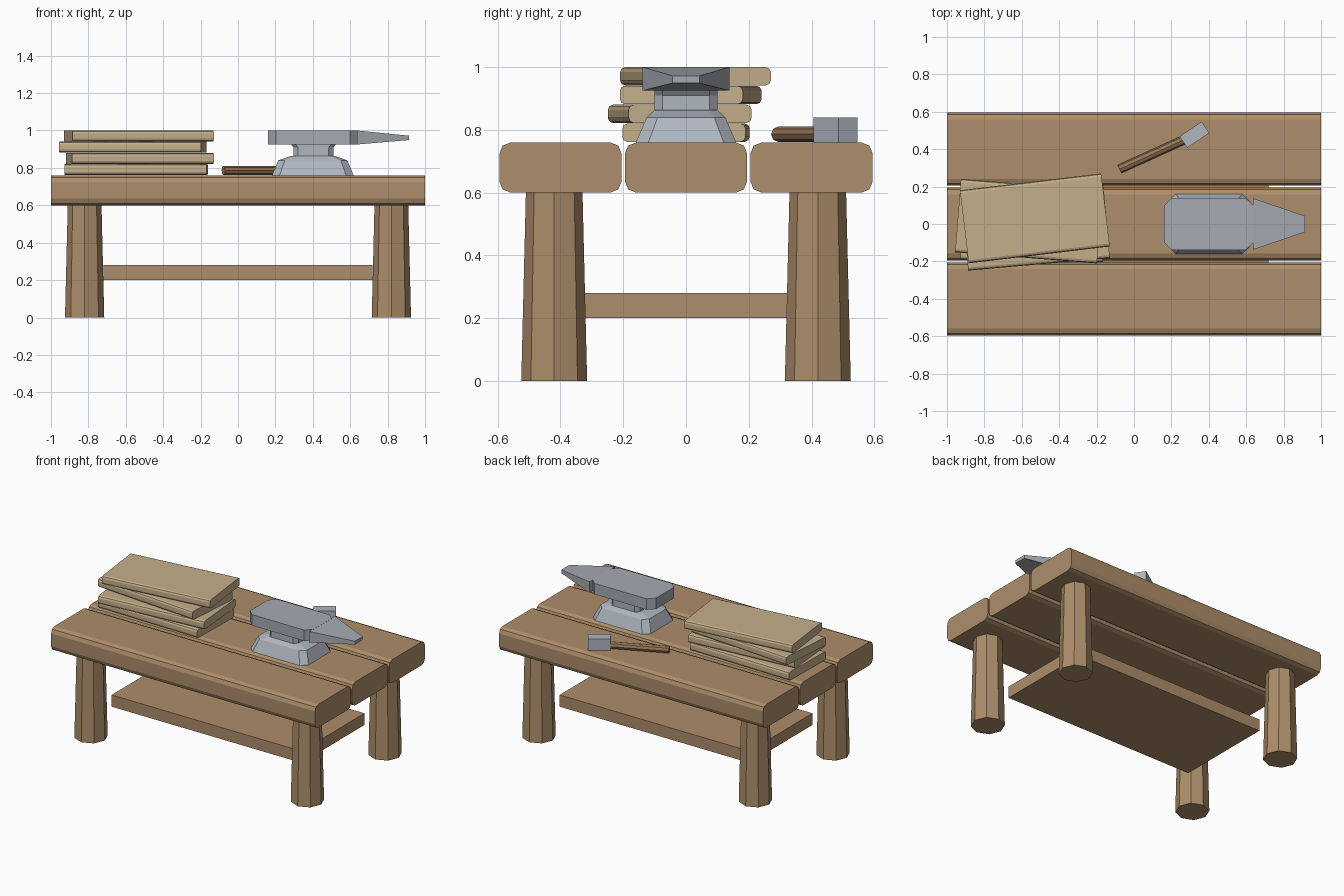
import bpy, bmesh
from math import radians, cos, sin, pi
from mathutils import Matrix, Vector

cube = bpy.data.objects.get("Cube")
if cube:
    bpy.data.objects.remove(cube, do_unlink=True)


def material(name, rgb):
    m = bpy.data.materials.new(name)
    m.use_nodes = True
    m.diffuse_color = (*rgb, 1)
    m.node_tree.nodes["Principled BSDF"].inputs["Base Color"].default_value = (*rgb, 1)
    return m


WOOD = material("table wood", (0.42, 0.27, 0.145))
PALE = material("pale board wood", (0.56, 0.43, 0.26))
DARK = material("handle wood", (0.32, 0.185, 0.095))
STEEL = material("steel", (0.38, 0.41, 0.45))
LIGHT_STEEL = material("light steel", (0.43, 0.47, 0.53))


def finish(bm, name, mat, loc=(0, 0, 0), turn=0):
    bmesh.ops.recalc_face_normals(bm, faces=bm.faces)
    mesh = bpy.data.meshes.new(name)
    bm.to_mesh(mesh)
    bm.free()
    mesh.materials.append(mat)
    ob = bpy.data.objects.new(name, mesh)
    ob.location = loc
    ob.rotation_euler.z = radians(turn)
    bpy.context.collection.objects.link(ob)
    return ob


def board(name, size, loc, mat, round_edge=0, turn=0):
    """Box whose long edges, along x, may be rounded."""
    bm = bmesh.new()
    bmesh.ops.create_cube(bm, size=1, matrix=Matrix.Diagonal((*size, 1)))
    if round_edge:
        long_edges = [e for e in bm.edges
                      if abs(e.verts[0].co.x - e.verts[1].co.x) > size[0] / 2]
        bmesh.ops.bevel(bm, geom=long_edges, offset=round_edge, segments=2,
                        profile=0.5, affect='EDGES')
    return finish(bm, name, mat, loc, turn)


def loft(name, rings, mat, loc=(0, 0, 0)):
    """Skin a stack of equal rings of points and cap both ends."""
    bm = bmesh.new()
    rows = [[bm.verts.new(p) for p in ring] for ring in rings]
    n = len(rows[0])
    for a, b in zip(rows, rows[1:]):
        for i in range(n):
            j = (i + 1) % n
            bm.faces.new((a[i], a[j], b[j], b[i]))
    bm.faces.new(rows[0])
    bm.faces.new(rows[-1])
    return finish(bm, name, mat, loc)


def cut_rect(hx, hy, c, z):
    """Rectangle with cut corners at height z."""
    return [(hx, -hy + c, z), (hx, hy - c, z), (hx - c, hy, z), (c - hx, hy, z),
            (-hx, hy - c, z), (-hx, c - hy, z), (c - hx, -hy, z), (hx - c, -hy, z)]


def octagon(r, z):
    return [(r * cos(i * pi / 4), r * sin(i * pi / 4), z) for i in range(8)]


# Table top planks and lower shelf
for name, y in (("front", -0.4), ("middle", 0), ("back", 0.4)):
    board(name + "_plank", (2, 0.39, 0.16), (0, y, 0.68), WOOD, 0.036)
board("shelf", (1.44, 0.68, 0.08), (0, 0, 0.24), WOOD)

# Tapered eight-sided legs
for side, x in (("right", -0.82), ("left", 0.82)):
    for end, y in (("front", -0.42), ("back", 0.42)):
        loft(f"{end}_{side}_leg", [octagon(0.105, 0), octagon(0.09, 0.61)], WOOD, (x, y, 0))

# Stack of loose boards, from the bottom up
stack = [(-0.545, 0, -1), (-0.525, -0.02, 5), (-0.562, 0.015, -4.5), (-0.53, 0.03, 6.8)]
for i, (x, y, turn) in enumerate(stack):
    board(f"stacked_board_{i + 1}", (0.76, 0.393, 0.058), (x, y, 0.79 + 0.06 * i + 0.001),
          PALE, 0.016, turn)

# Anvil: sloped foot, neck, body and tapered horn
loft("anvil_foot", [cut_rect(0.218, 0.16, 0.04, 0.76), cut_rect(0.185, 0.125, 0.035, 0.84),
                    cut_rect(0.12, 0.1, 0.025, 0.863)], LIGHT_STEEL, (0.4, 0, 0))
loft("anvil_neck", [cut_rect(0.107, 0.1, 0.025, 0.86), cut_rect(0.107, 0.1, 0.025, 0.91),
                    cut_rect(0.12, 0.1, 0.025, 0.926)], LIGHT_STEEL, (0.403, 0, 0))
loft("anvil_body", [cut_rect(0.24, 0.138, 0.042, 0.925), cut_rect(0.24, 0.138, 0.042, 1)],
     STEEL, (0.4, 0, 0))


def upright(x, hy, low, high):
    return [(x, -hy, low), (x, hy, low), (x, hy, high), (x, -hy, high)]


loft("anvil_horn", [upright(0.635, 0.138, 0.925, 1), upright(0.915, 0.043, 0.949, 0.972)], STEEL)

# Hammer lying on the back plank
start, end = Vector((-0.078, 0.293, 0.786)), Vector((0.3, 0.465, 0.786))
bm = bmesh.new()
bmesh.ops.create_cone(bm, cap_ends=True, segments=8, radius1=0.024, radius2=0.024,
                      depth=(end - start).length,
                      matrix=(end - start).to_track_quat('Z', 'Y').to_matrix().to_4x4())
finish(bm, "hammer_handle", DARK, (start + end) / 2)
board("hammer_head", (0.142, 0.073, 0.08), (0.323, 0.477, 0.8), LIGHT_STEEL, turn=34)
